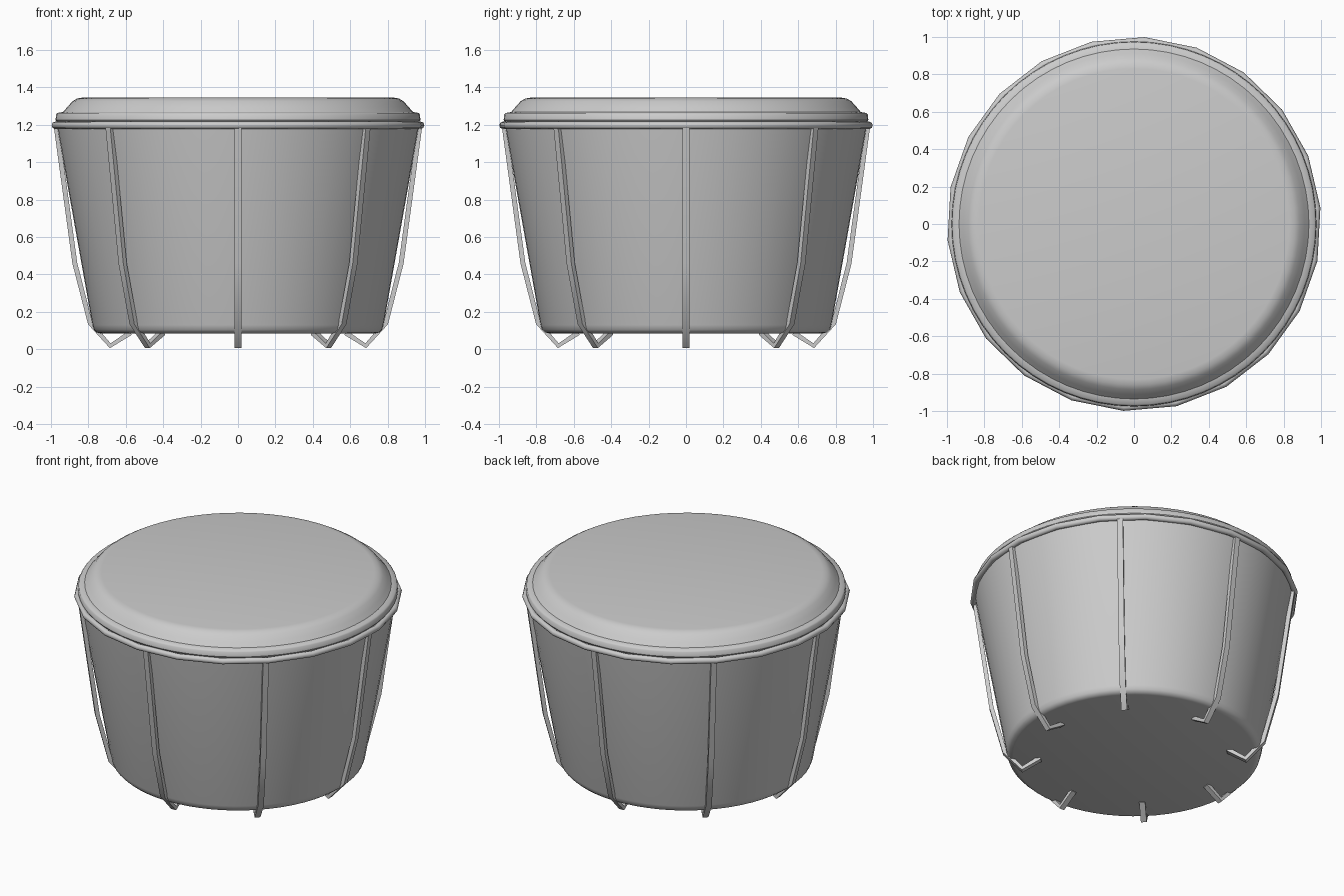
import bpy, bmesh
from math import sin, cos, pi, radians
from mathutils import Vector

if "Cube" in bpy.data.objects:
    bpy.data.objects.remove(bpy.data.objects["Cube"])


def finish(name, bm, angle):
    bmesh.ops.recalc_face_normals(bm, faces=bm.faces[:])
    me = bpy.data.meshes.new(name)
    bm.to_mesh(me)
    bm.free()
    ob = bpy.data.objects.new(name, me)
    bpy.context.collection.objects.link(ob)
    bpy.ops.object.select_all(action='DESELECT')
    ob.select_set(True)
    bpy.context.view_layer.objects.active = ob
    bpy.ops.object.shade_smooth_by_angle(angle=radians(angle))
    return ob


def lathe(name, profile, sides, closed=False, phase=0.0, angle=40):
    """Revolve an (r, z) profile about z; open profiles get flat end caps."""
    bm = bmesh.new()
    rings = []
    for r, z in profile:
        rings.append([bm.verts.new((r * cos(phase + 2 * pi * i / sides),
                                    r * sin(phase + 2 * pi * i / sides), z))
                      for i in range(sides)])
    pairs = list(zip(rings, rings[1:]))
    if closed:
        pairs.append((rings[-1], rings[0]))
    else:
        bm.faces.new(rings[0])
        bm.faces.new(rings[-1])
    for a, b in pairs:
        for i in range(sides):
            j = (i + 1) % sides
            bm.faces.new((a[i], a[j], b[j], b[i]))
    return finish(name, bm, angle)


def wire_leg(name, path, turn, width, thick):
    """Square rod following an (r, z) path in the radial plane at angle turn."""
    bm = bmesh.new()
    radial = Vector((cos(turn), sin(turn), 0))
    side = Vector((-sin(turn), cos(turn), 0))
    pts = [Vector(p) for p in path]
    rings = []
    for i, p in enumerate(pts):
        d0 = (p - pts[max(i - 1, 0)]).normalized()
        d1 = (pts[min(i + 1, len(pts) - 1)] - p).normalized()
        t = (d0 + d1).normalized()
        n = Vector((-t.y, t.x)) * thick / 2
        ring = []
        for s, w in ((1, 1), (1, -1), (-1, -1), (-1, 1)):
            q = p + n * s
            ring.append(bm.verts.new(radial * q.x + Vector((0, 0, q.y))
                                     + side * w * width / 2))
        rings.append(ring)
    for a, b in zip(rings, rings[1:]):
        for i in range(4):
            j = (i + 1) % 4
            bm.faces.new((a[i], a[j], b[j], b[i]))
    bm.faces.new(rings[0])
    bm.faces.new(rings[-1])
    return finish(name, bm, 30)


# tapered round tub with a softened bottom edge
lathe("tub_body", [(0.735, 0.085), (0.755, 0.09), (0.77, 0.105), (0.778, 0.13),
                   (0.965, 1.18), (0.97, 1.21)], 64)

# padded lid with a stepped rim
lathe("seat_lid", [(0.965, 1.212), (0.975, 1.225), (0.972, 1.255), (0.965, 1.263),
                   (0.935, 1.268), (0.912, 1.295), (0.885, 1.325), (0.86, 1.34),
                   (0.83, 1.345)], 64)

# wire hoop around the rim
hoop = [(0.98 + 0.02 * cos(2 * pi * k / 8), 1.197 + 0.02 * sin(2 * pi * k / 8))
        for k in range(8)]
lathe("rim_hoop", hoop, 22, closed=True, phase=radians(5), angle=60)

# eight bent wire legs hooked under the tub
leg_path = [(0.972, 1.195), (0.872, 0.46), (0.79, 0.14), (0.683, 0.019), (0.575, 0.088)]
for k in range(8):
    wire_leg(f"wire_leg_{k + 1}", leg_path, k * pi / 4, 0.036, 0.026)
